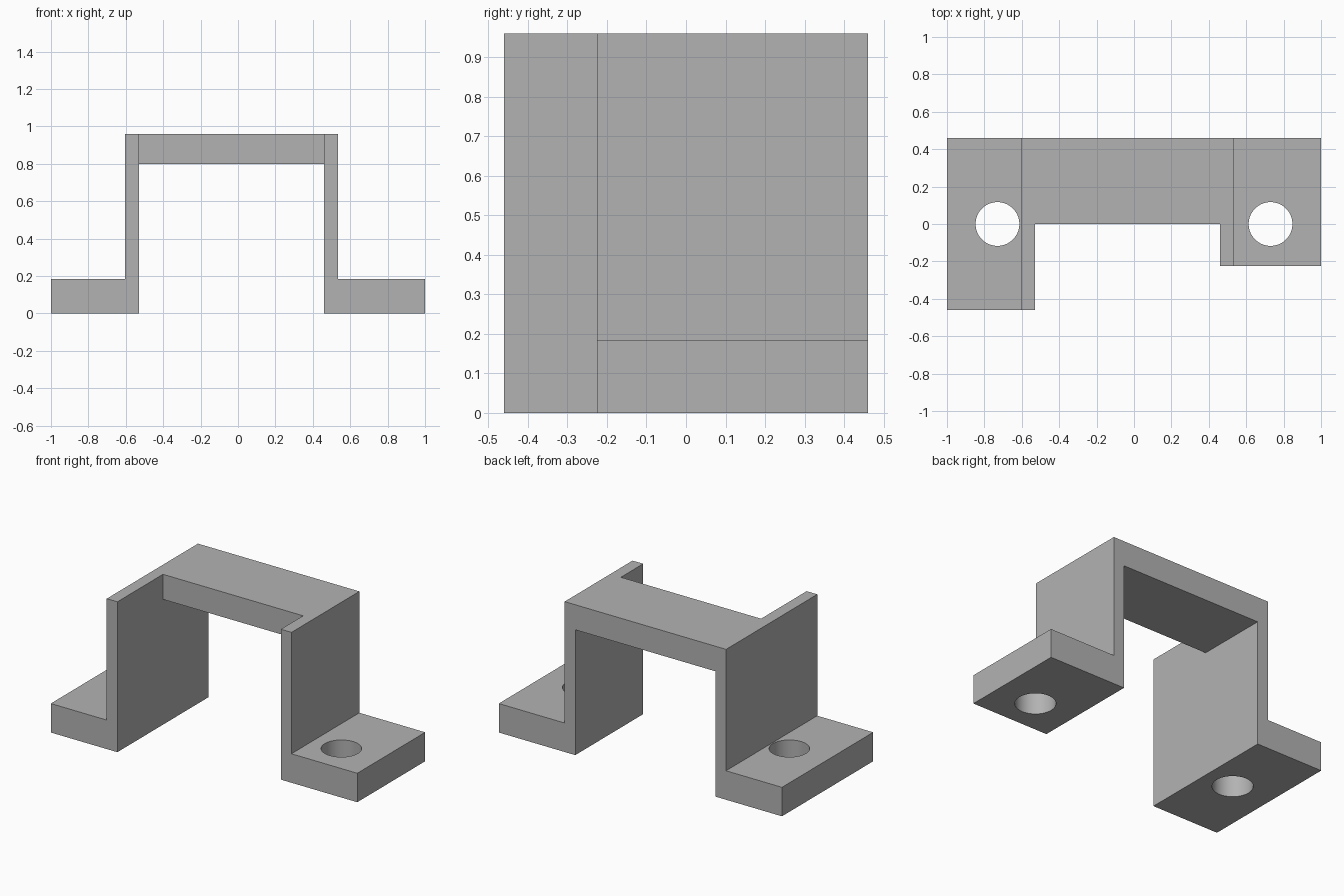
import bpy, bmesh

cube = bpy.data.objects.get("Cube")
if cube:
    bpy.data.objects.remove(cube)

GREY = (0.45, 0.45, 0.45, 1)
grey = bpy.data.materials.new("plain grey")
grey.use_nodes = True
grey.diffuse_color = GREY
grey.node_tree.nodes["Principled BSDF"].inputs["Base Color"].default_value = GREY

BACK, TOP, FOOT = 0.46, 0.96, 0.185


def extrude_profile(name, profile, y0, y1):
    """Extrude an x-z outline from y0 to y1."""
    bm = bmesh.new()
    face = bm.faces.new([bm.verts.new((x, y0, z)) for x, z in profile])
    ext = bmesh.ops.extrude_face_region(bm, geom=[face])["geom"]
    moved = [v for v in ext if isinstance(v, bmesh.types.BMVert)]
    bmesh.ops.translate(bm, verts=moved, vec=(0, y1 - y0, 0))
    bmesh.ops.recalc_face_normals(bm, faces=bm.faces)
    mesh = bpy.data.meshes.new(name)
    bm.to_mesh(mesh)
    bm.free()
    mesh.materials.append(grey)
    obj = bpy.data.objects.new(name, mesh)
    bpy.context.collection.objects.link(obj)
    return obj


def boolean(target, tool, operation):
    """Apply a boolean and discard the tool."""
    mod = target.modifiers.new("boolean", "BOOLEAN")
    mod.operation, mod.solver, mod.object = operation, "EXACT", tool
    bpy.context.view_layer.objects.active = target
    bpy.ops.object.modifier_apply(modifier=mod.name)
    bpy.data.objects.remove(tool)


def leg(name, inner, wall, outer, front):
    """Upright wall with a flat foot and a bolt hole."""
    outline = [(inner, 0), (outer, 0), (outer, FOOT),
               (wall, FOOT), (wall, TOP), (inner, TOP)]
    obj = extrude_profile(name, outline, front, BACK)
    hole_x = 0.73 if outer > 0 else -0.73
    bpy.ops.mesh.primitive_cylinder_add(vertices=64, radius=0.117, depth=1,
                                        location=(hole_x, 0, 0))
    cutter = bpy.context.object
    cutter.hide_render = True
    cutter.data.materials.append(grey)
    boolean(obj, cutter, "DIFFERENCE")
    return obj


# Deep leg, shallow leg and the bridge between them, fused into one bracket
bracket = leg("bracket", -0.53, -0.605, -1, -0.46)
short_leg = leg("short_leg", 0.46, 0.535, 1, -0.225)
bridge = extrude_profile("bridge", [(-0.53, 0.8), (0.46, 0.8), (0.46, TOP), (-0.53, TOP)], 0, BACK)
boolean(bracket, bridge, "UNION")
boolean(bracket, short_leg, "UNION")

# Smooth hole walls, crisp edges elsewhere
bpy.ops.object.select_all(action="DESELECT")
bracket.select_set(True)
bpy.context.view_layer.objects.active = bracket
bpy.ops.object.shade_smooth_by_angle()
